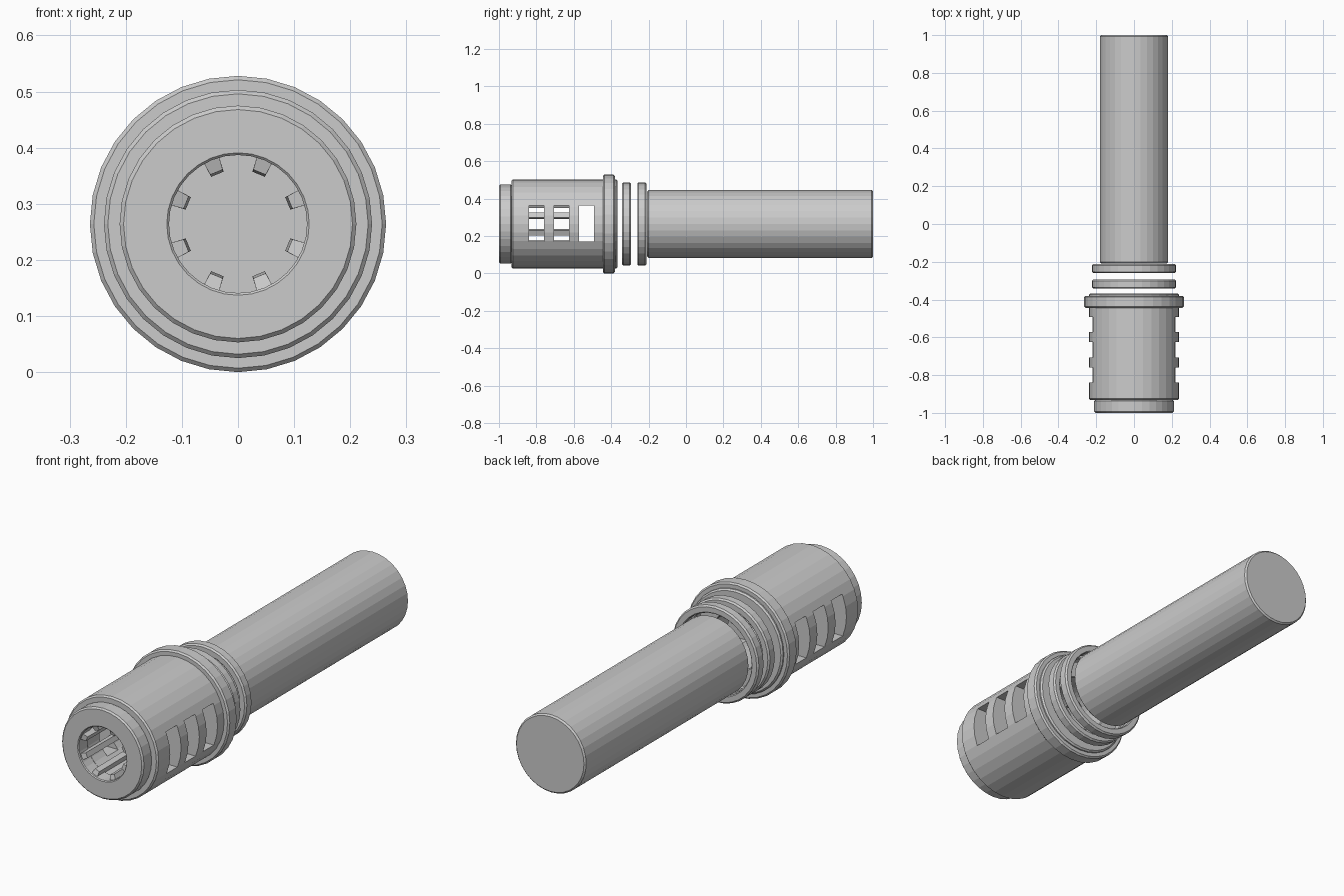
import bpy, bmesh
from math import sin, cos, pi
from mathutils import Matrix

if "Cube" in bpy.data.objects:
    bpy.data.objects.remove(bpy.data.objects["Cube"])

CZ = 0.264      # height of the long axis
SIDES = 32


def add_object(name, bm):
    bmesh.ops.recalc_face_normals(bm, faces=bm.faces)
    mesh = bpy.data.meshes.new(name)
    bm.to_mesh(mesh)
    bm.free()
    obj = bpy.data.objects.new(name, mesh)
    bpy.context.collection.objects.link(obj)
    return obj


def tube(name, r, y0, y1, hole=0.0, b=0.007):
    """Chamfered cylinder along y, optionally with a through hole."""
    prof = [(r - b, y0), (r, y0 + b), (r, y1 - b), (r - b, y1)]
    if hole:
        c = 0.004
        prof += [(hole + c, y1), (hole, y1 - c), (hole, y0 + c), (hole + c, y0)]
    bm = bmesh.new()
    rings = [[bm.verts.new((p * sin(2 * pi * i / SIDES), y, CZ + p * cos(2 * pi * i / SIDES)))
              for i in range(SIDES)] for p, y in prof]
    pairs = list(zip(rings, rings[1:]))
    if hole:
        pairs.append((rings[-1], rings[0]))
    else:
        bm.faces.new(rings[0])
        bm.faces.new(rings[-1])
    for a, d in pairs:
        for i in range(SIDES):
            j = (i + 1) % SIDES
            bm.faces.new((a[i], a[j], d[j], d[i]))
    return add_object(name, bm)


# Main turned parts
tube("barrel", 0.181, -0.208, 1.0)
tube("front_collar", 0.211, -1.0, -0.93, hole=0.123)
casing = tube("casing", 0.239, -0.932, -0.367, hole=0.127)
tube("flange", 0.264, -0.444, -0.38, hole=0.2)

# Free standing rings between casing and barrel
for k, y in enumerate((-0.342, -0.26)):
    tube(f"ring_{k + 1}", 0.223, y, y + 0.048, hole=0.188)

# Side vents cut straight through the casing
bm = bmesh.new()
for y in (-0.8, -0.666, -0.532):
    bmesh.ops.create_cube(bm, size=1, matrix=Matrix.Translation((0, y, CZ + 0.003))
                          @ Matrix.Diagonal((0.7, 0.08, 0.194, 1)))
cutter = add_object("vent_cutter", bm)
cutter.hide_render = True
cutter.hide_set(True)
cut = casing.modifiers.new("vents", 'BOOLEAN')
cut.object = cutter
cut.solver = 'EXACT'

# Eight rails inside the bore, tapered at the front
bm = bmesh.new()
for k in range(8):
    turn = Matrix.Translation((0, 0, CZ)) @ Matrix.Rotation(pi / 8 + k * pi / 4, 4, 'Y')
    made = bmesh.ops.create_cube(bm, size=1)["verts"]
    for v in made:
        front, inner = v.co.y < 0, v.co.z < 0
        v.co.x *= 0.024 if inner else 0.03
        v.co.z = 0.096 if inner else 0.127
        v.co.y = (-0.982 if inner else -0.99) if front else -0.6
        if front and inner:
            v.co.z = 0.1
    bmesh.ops.transform(bm, matrix=turn, verts=made)
add_object("bore_rails", bm)
